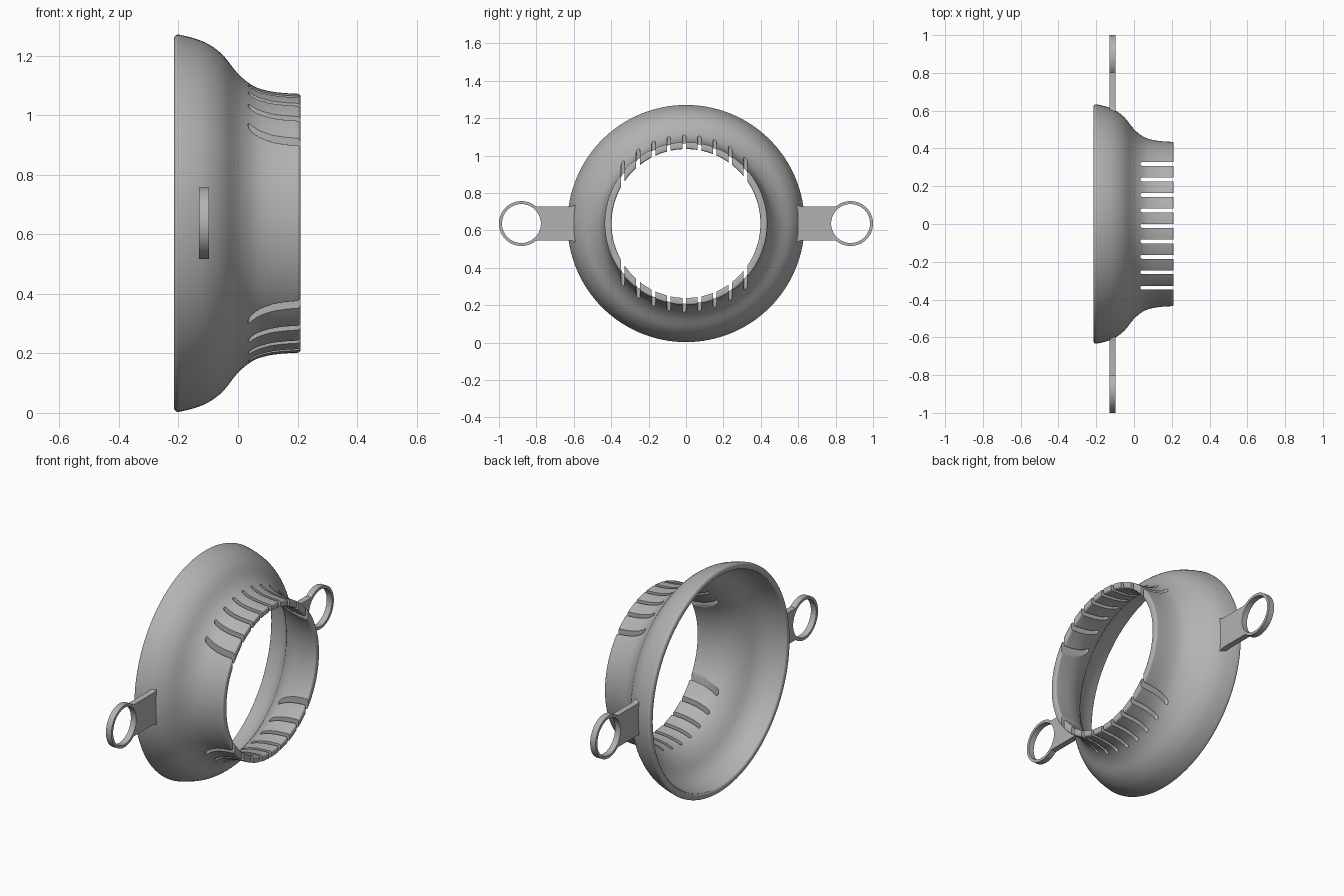
import bpy, bmesh, math
from mathutils import Vector, Matrix

if "Cube" in bpy.data.objects:
    bpy.data.objects.remove(bpy.data.objects["Cube"])

CENTRE_Z = 0.637
PLATE_X, PLATE_T = -0.114, 0.034
RING_Y, RING_R, RING_HOLE = 0.88, 0.12, 0.104

grey = bpy.data.materials.new("plain grey")
grey.use_nodes = True
colour = (0.45, 0.45, 0.45, 1)
grey.diffuse_color = colour
grey.node_tree.nodes["Principled BSDF"].inputs["Base Color"].default_value = colour


def make(name, bm):
    bmesh.ops.recalc_face_normals(bm, faces=bm.faces)
    mesh = bpy.data.meshes.new(name)
    bm.to_mesh(mesh)
    bm.free()
    mesh.materials.append(grey)
    obj = bpy.data.objects.new(name, mesh)
    bpy.context.collection.objects.link(obj)
    return obj


def smooth(obj, angle=35):
    bpy.ops.object.select_all(action='DESELECT')
    obj.select_set(True)
    bpy.context.view_layer.objects.active = obj
    bpy.ops.object.shade_smooth_by_angle(angle=math.radians(angle))


def arc(cx, cy, r, a0, a1, n):
    steps = [math.radians(a0 + (a1 - a0) * i / n) for i in range(n + 1)]
    return [(cx + r * math.cos(a), cy + r * math.sin(a)) for a in steps]


def spline(pts, n=4):
    """Smooth curve through the given points."""
    p = [Vector(q) for q in pts]
    p = [2 * p[0] - p[1]] + p + [2 * p[-1] - p[-2]]
    out = []
    for a, b, c, d in zip(p, p[1:], p[2:], p[3:]):
        for i in range(n):
            t = i / n
            out.append(0.5 * (2 * b + (c - a) * t + (2 * a - 5 * b + 4 * c - d) * t * t
                              + (3 * b - a - 3 * c + d) * t ** 3))
    return out + [p[-2]]


def revolve(name, profile, axis, centre, steps):
    """Spin a closed profile of points around an axis."""
    bm = bmesh.new()
    verts = [bm.verts.new(v) for v in profile]
    edges = [bm.edges.new((v, verts[i - 1])) for i, v in enumerate(verts)]
    bmesh.ops.spin(bm, geom=verts + edges, cent=centre, axis=axis,
                   angle=math.tau, steps=steps, use_merge=True)
    bmesh.ops.remove_doubles(bm, verts=bm.verts, dist=1e-5)
    return make(name, bm)


def prism(bm, points, offset):
    """Extrude a flat outline by an offset."""
    face = bm.faces.new([bm.verts.new(p) for p in points])
    ext = bmesh.ops.extrude_face_region(bm, geom=[face])
    moved = [g for g in ext["geom"] if isinstance(g, bmesh.types.BMVert)]
    bmesh.ops.translate(bm, verts=moved, vec=offset)


# Flared shell: an outer curve, an inner curve offset from it, rounded rims
outer = spline([(-0.2, 0.634), (-0.15, 0.622), (-0.1, 0.602), (-0.05, 0.564),
                (0, 0.502), (0.05, 0.462), (0.1, 0.445), (0.15, 0.438), (0.2, 0.435)])
inner = []
for i, p in enumerate(outer):
    t = (outer[min(i + 1, len(outer) - 1)] - outer[max(i - 1, 0)]).normalized()
    inner.append(p + 0.037 * Vector((t.y, -t.x)))
front_rim = arc(0.2, 0.425, 0.01, 72, 0, 4) + arc(0.2, 0.408, 0.01, 0, -72, 4)
back_rim = arc(-0.203, 0.61, 0.012, 250, 180, 4) + arc(-0.2, 0.619, 0.015, 180, 108, 4)
section = ([tuple(p) for p in outer] + front_rim
           + [tuple(p) for p in reversed(inner)] + back_rim)
shell = revolve("flared_shell", [(x, 0, CENTRE_Z + r) for x, r in section],
                (1, 0, 0), (0, 0, CENTRE_Z), 128)

# Row of round-ended slots through the top and bottom of the collar
bm = bmesh.new()
for i in range(9):
    y = -0.01 + 0.082 * (i - 4)
    outline = [(0.3, y + 0.01)] + arc(0.043, y, 0.01, 90, 270, 8) + [(0.3, y - 0.01)]
    prism(bm, [(x, v, -0.1) for x, v in outline], (0, 0, 1.5))
cutter = make("slot_cutter", bm)
cutter.hide_render = True
cutter.hide_viewport = True
cut = shell.modifiers.new("slots", 'BOOLEAN')
cut.operation = 'DIFFERENCE'
cut.solver = 'EXACT'
cut.object = cutter
bpy.context.view_layer.objects.active = shell
bpy.ops.object.modifier_apply(modifier=cut.name)
bpy.data.objects.remove(cutter)
smooth(shell)

# Side tabs with finger rings
for side, label in ((1, "back"), (-1, "front")):
    half = math.degrees(math.asin(0.09 / 0.114))
    outline = ([(0.585, 0.1), (0.597, 0.098), (0.612, 0.092), (0.63, 0.09)]
               + arc(RING_Y, 0, 0.114, 180 - half, 180 + half, 14)
               + [(0.63, -0.09), (0.612, -0.092), (0.597, -0.098), (0.585, -0.1)])
    bm = bmesh.new()
    prism(bm, [(PLATE_X - PLATE_T / 2, side * y, CENTRE_Z + z) for y, z in outline],
          (PLATE_T, 0, 0))
    smooth(make(label + "_tab", bm))
    lo, hi = PLATE_X - PLATE_T / 2, PLATE_X + PLATE_T / 2
    ring = [(lo, RING_HOLE), (hi, RING_HOLE), (hi, RING_R), (lo, RING_R)]
    smooth(revolve(label + "_ring", [(x, side * RING_Y, CENTRE_Z + r) for x, r in ring],
                   (1, 0, 0), (0, side * RING_Y, CENTRE_Z), 64))
